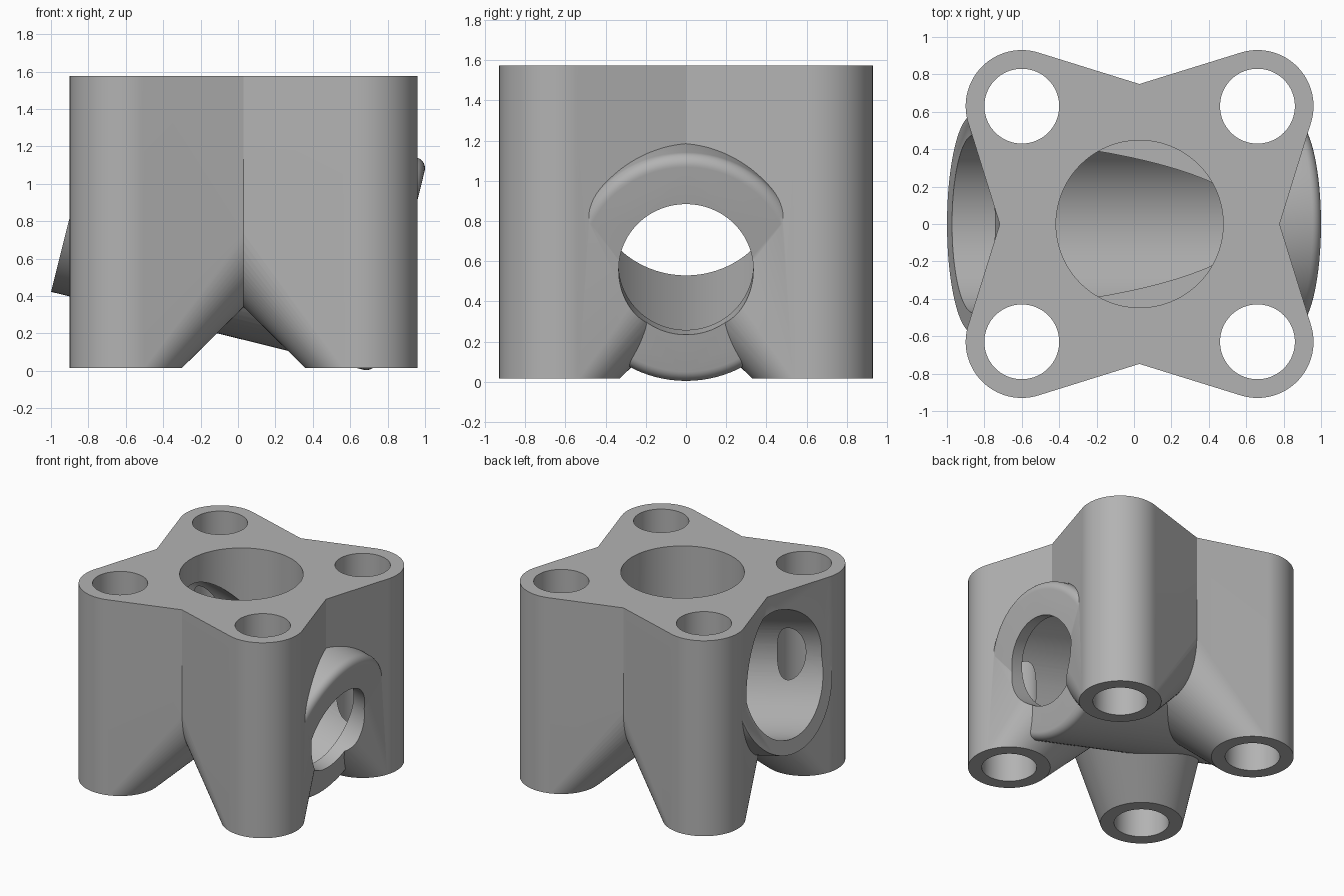
import bpy, bmesh
from math import sin, cos, pi, radians
from mathutils import Matrix, Vector

if "Cube" in bpy.data.objects:
    bpy.data.objects.remove(bpy.data.objects["Cube"])

CX = 0.03                   # block centre
BASE, TOP = 0.015, 1.575    # block height range
SEG = 96

grey = bpy.data.materials.new("plain_grey")
grey.use_nodes = True
grey.diffuse_color = (0.45, 0.45, 0.45, 1)
grey.node_tree.nodes["Principled BSDF"].inputs["Base Color"].default_value = grey.diffuse_color


def hull(name, rings, matrix=Matrix()):
    """Convex solid around circles given as (x, y, z, radius)."""
    bm = bmesh.new()
    for x, y, z, r in rings:
        for i in range(SEG):
            a = 2 * pi * i / SEG
            bm.verts.new(matrix @ Vector((x + r * cos(a), y + r * sin(a), z)))
    res = bmesh.ops.convex_hull(bm, input=bm.verts[:])
    spare = {v for key in ("geom_interior", "geom_unused") for v in res[key]
             if isinstance(v, bmesh.types.BMVert)}
    bmesh.ops.delete(bm, geom=list(spare), context='VERTS')
    bmesh.ops.dissolve_limit(bm, angle_limit=radians(0.2), verts=bm.verts[:], edges=bm.edges[:])
    bmesh.ops.recalc_face_normals(bm, faces=bm.faces[:])
    mesh = bpy.data.meshes.new(name)
    bm.to_mesh(mesh)
    bm.free()
    mesh.materials.append(grey)
    ob = bpy.data.objects.new(name, mesh)
    bpy.context.collection.objects.link(ob)
    return ob


def combine(target, other, operation):
    mod = target.modifiers.new(operation.lower(), 'BOOLEAN')
    mod.object, mod.operation, mod.solver = other, operation, 'EXACT'
    bpy.context.view_layer.objects.active = target
    bpy.ops.object.modifier_apply(modifier=mod.name)
    bpy.data.objects.remove(other)


posts = [(CX + sx * 0.63, sy * 0.63) for sx in (-1, 1) for sy in (-1, 1)]

# Four arms: each post blends into a raised central hub
body = None
for i, (px, py) in enumerate(posts):
    top = TOP + 0.05 + 0.01 * i      # uneven tops are trimmed level below
    hub = 0.714 + 0.0005 * i
    arm = hull("bracket_body", [(px, py, BASE, 0.30), (px, py, top, 0.30),
                                (CX, 0, 1.045 + 0.0005 * i, hub), (CX, 0, top, hub)])
    if body:
        combine(body, arm, 'UNION')
    else:
        body = arm

# Level top face
combine(body, hull("trim", [(0, 0, TOP, 3), (0, 0, 2.5, 3)]), 'DIFFERENCE')

# Tilted tube with a rounded rim at its lower end
tilt = radians(14)
tube_axis = (Matrix.Translation((0.753 * sin(tilt), 0, 0.753 * cos(tilt)))
             @ Matrix.Rotation(pi / 2 + tilt, 4, 'Y'))
R, END, FIL = 0.585, 0.71, 0.06
rim = [(0, 0, END - FIL + FIL * sin(a), R - FIL + FIL * cos(a))
       for a in (pi / 2 * k / 8 for k in range(9))]
combine(body, hull("tube", [(0, 0, -1.072, R)] + rim, tube_axis), 'UNION')

# Stepped bore along the tube
combine(body, hull("wide_bore", [(0, 0, -1.5, 0.475), (0, 0, 0.61, 0.475)], tube_axis), 'DIFFERENCE')
combine(body, hull("narrow_bore", [(0, 0, 0.4, 0.335), (0, 0, 1.3, 0.335)], tube_axis), 'DIFFERENCE')

# Central pocket from the top, and a hole down every post
combine(body, hull("pocket", [(CX, 0, 1.105, 0.447), (CX, 0, 2, 0.447)]), 'DIFFERENCE')
for px, py in posts:
    combine(body, hull("post_hole", [(px, py, -0.5, 0.2), (px, py, 2, 0.2)]), 'DIFFERENCE')

# Smooth curved walls, crisp edges
bpy.ops.object.select_all(action='DESELECT')
body.select_set(True)
bpy.context.view_layer.objects.active = body
bpy.ops.object.shade_smooth_by_angle(angle=radians(25))
